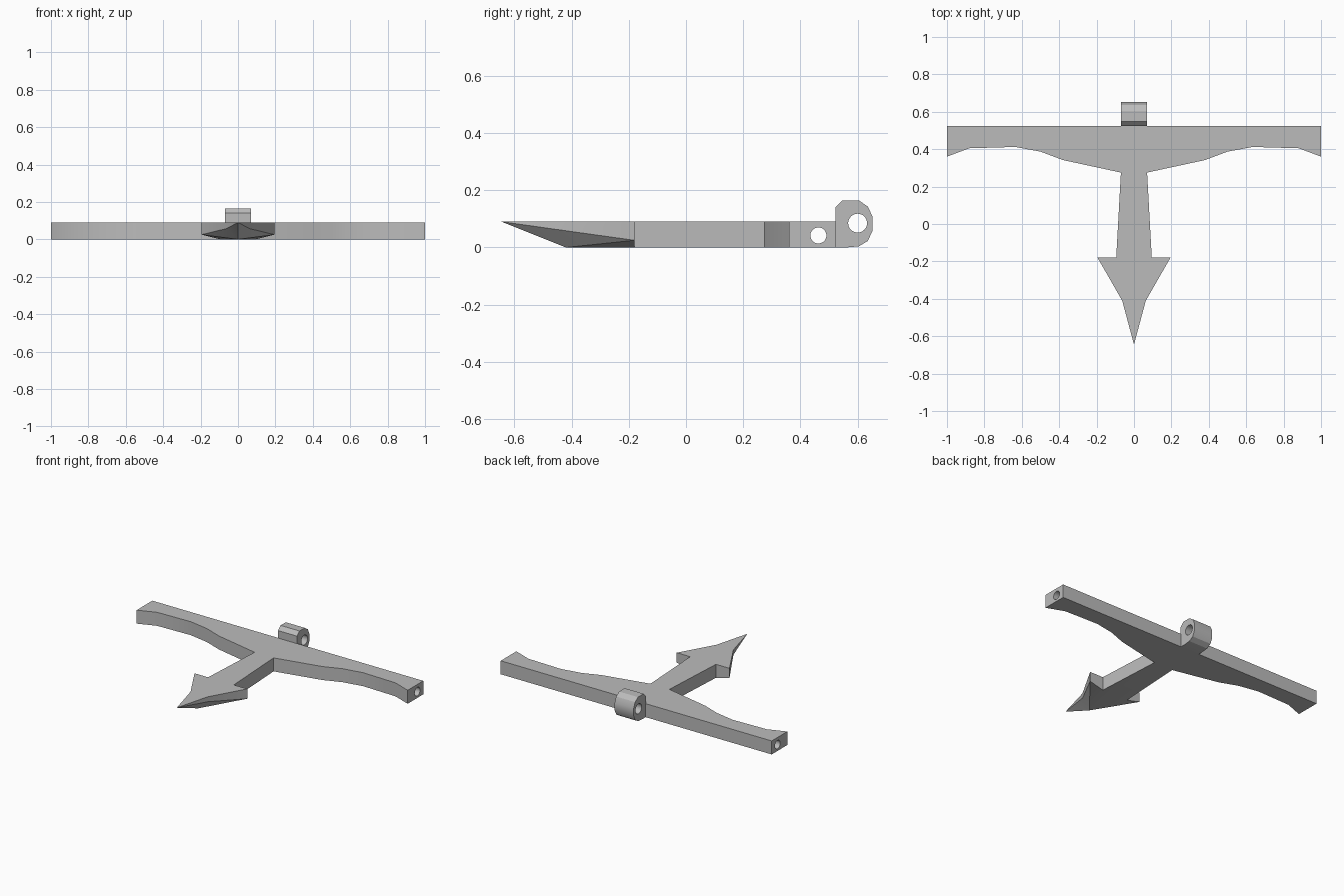
import bpy, bmesh, math

cube = bpy.data.objects.get("Cube")
if cube:
    bpy.data.objects.remove(cube, do_unlink=True)

HEIGHT = 0.09

grey = bpy.data.materials.new("plain_grey")
grey.use_nodes = True
GREY = (0.5, 0.5, 0.5, 1)
grey.diffuse_color = GREY
grey.node_tree.nodes["Principled BSDF"].inputs["Base Color"].default_value = GREY


def finish(name, bm):
    bmesh.ops.recalc_face_normals(bm, faces=bm.faces)
    mesh = bpy.data.meshes.new(name)
    bm.to_mesh(mesh)
    bm.free()
    mesh.materials.append(grey)
    obj = bpy.data.objects.new(name, mesh)
    bpy.context.collection.objects.link(obj)
    return obj


def activate(obj):
    bpy.ops.object.select_all(action='DESELECT')
    obj.select_set(True)
    bpy.context.view_layer.objects.active = obj


def drill_along_x(obj, y, z, radius):
    """Cut a round hole through the whole part, then smooth its wall."""
    bpy.ops.mesh.primitive_cylinder_add(vertices=32, radius=radius, depth=3,
                                        location=(0, y, z),
                                        rotation=(0, math.pi / 2, 0))
    cutter = bpy.context.object
    cutter.data.materials.append(grey)
    cutter.hide_render = True
    mod = obj.modifiers.new("hole", 'BOOLEAN')
    mod.operation = 'DIFFERENCE'
    mod.solver = 'EXACT'
    mod.object = cutter
    activate(obj)
    bpy.ops.object.modifier_apply(modifier=mod.name)
    bpy.data.objects.remove(cutter, do_unlink=True)
    activate(obj)
    bpy.ops.object.shade_smooth_by_angle(angle=math.radians(25))


# Half outline seen from above: x, y, underside height
bar_half = [(1, 0.525, 0), (1, 0.36, 0), (0.88, 0.405, 0), (0.635, 0.412, 0),
            (0.5, 0.387, 0), (0.38, 0.342, 0), (0.07, 0.275, 0), (0.095, -0.18, 0)]
head_half = [(0.195, -0.18, 0.025), (0.063, -0.41, 0.057)]
tip = (0, -0.645, HEIGHT)

# Crossbar, shaft and arrow head as one plate with a bevelled point
bm = bmesh.new()
half = bar_half + head_half
outline = half + [tip] + [(-x, y, z) for x, y, z in reversed(half)]
top = [bm.verts.new((x, y, HEIGHT)) for x, y, _ in outline]
low = [t if z == HEIGHT else bm.verts.new((x, y, z))
       for t, (x, y, z) in zip(top, outline)]
count = len(outline)
bm.faces.new(top)
for i in range(count):
    j = (i + 1) % count
    wall = list(dict.fromkeys((top[i], top[j], low[j], low[i])))
    bm.faces.new(wall)

# Flat underside, then the facets meeting at the keel point
keel = bm.verts.new((0, -0.42, 0))
n = len(bar_half)
bm.faces.new(low[:n] + [keel] + low[-n:])
for i in range(n - 1, count - n):
    bm.faces.new((low[i], low[i + 1], keel))
body = finish("crossbar_and_arrow", bm)
drill_along_x(body, 0.463, 0.042, 0.028)

# Pivot lug on the back edge
lug_profile = [(0.523, 0), (0.523, 0.14), (0.548, 0.165), (0.605, 0.164),
               (0.636, 0.143), (0.652, 0.108), (0.652, 0.058), (0.636, 0.023),
               (0.605, 0.004), (0.56, 0)]
bm = bmesh.new()
face = bm.faces.new([bm.verts.new((-0.07, y, z)) for y, z in lug_profile])
side = bmesh.ops.extrude_face_region(bm, geom=[face])["geom"]
bmesh.ops.translate(bm, vec=(0.14, 0, 0),
                    verts=[g for g in side if isinstance(g, bmesh.types.BMVert)])
lug = finish("pivot_lug", bm)
drill_along_x(lug, 0.6, 0.085, 0.033)
